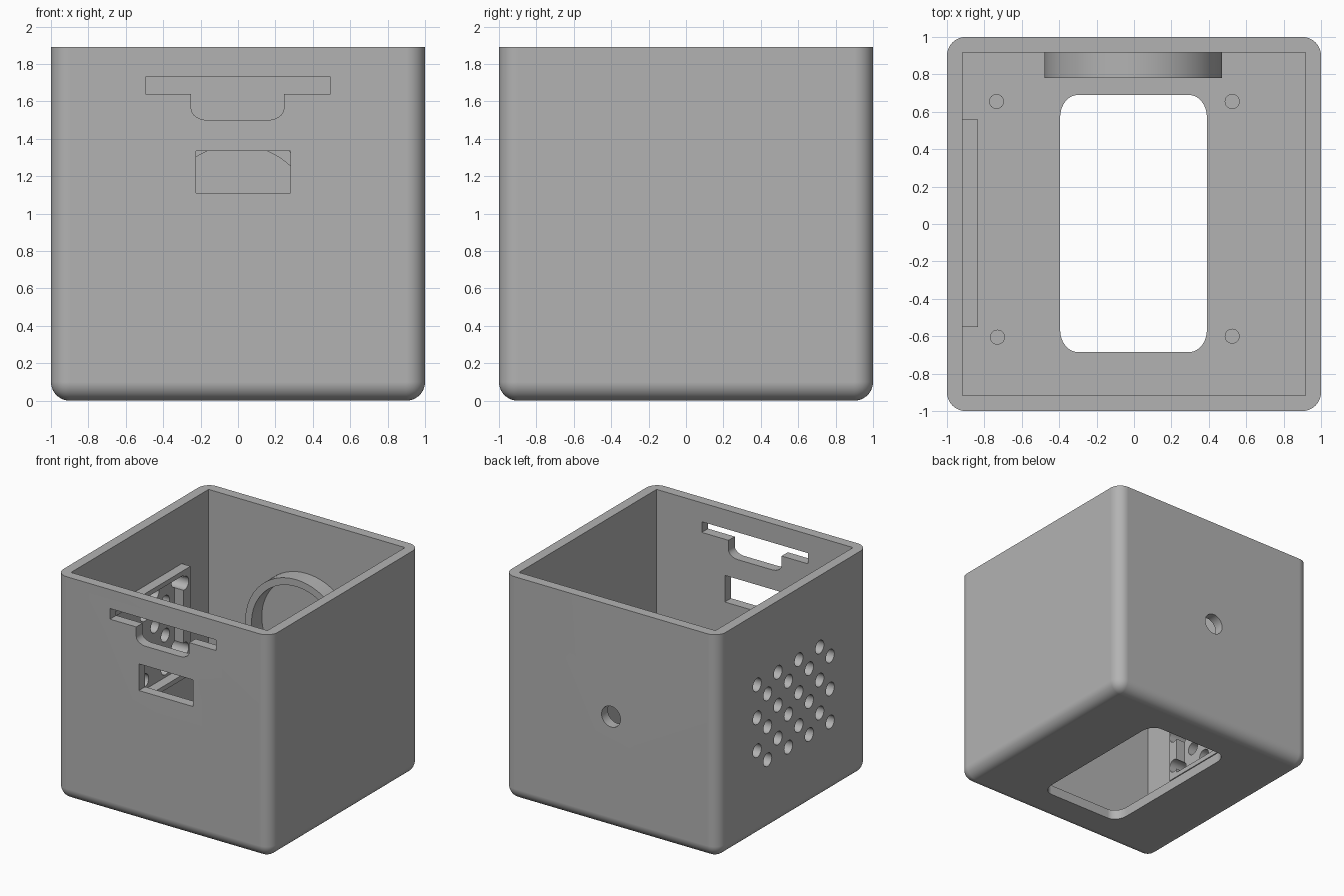
import bpy, bmesh, math
from mathutils import Vector

if "Cube" in bpy.data.objects:
    bpy.data.objects.remove(bpy.data.objects["Cube"], do_unlink=True)

grey = bpy.data.materials.new("plain_grey")
grey.use_nodes = True
grey.diffuse_color = (0.45, 0.45, 0.45, 1)
grey.node_tree.nodes["Principled BSDF"].inputs["Base Color"].default_value = (0.45, 0.45, 0.45, 1)

AXES = {"x": lambda a, b, d: (d, a, b),
        "y": lambda a, b, d: (a, d, b),
        "z": lambda a, b, d: (a, b, d)}


def add_prism(bm, outline, axis, start, end):
    """Extrude a flat outline along an axis between two depths."""
    put = AXES[axis]
    low = [bm.verts.new(put(a, b, start)) for a, b in outline]
    high = [bm.verts.new(put(a, b, end)) for a, b in outline]
    n = len(outline)
    faces = [bm.faces.new(low), bm.faces.new(high)]
    for i in range(n):
        j = (i + 1) % n
        faces.append(bm.faces.new((low[i], low[j], high[j], high[i])))
    bmesh.ops.recalc_face_normals(bm, faces=faces)


def arc(a, b, ra, rb, first, last, steps):
    angles = [math.radians(first + (last - first) * i / steps) for i in range(steps + 1)]
    return [(a + ra * math.cos(t), b + rb * math.sin(t)) for t in angles]


def circle(a, b, r, sides=32):
    return arc(a, b, r, r, 0, 360, sides)[:-1]


def rect(a0, a1, b0, b1):
    return [(a0, b0), (a1, b0), (a1, b1), (a0, b1)]


def rounded_rect(a0, a1, b0, b1, ra, rb):
    return (arc(a1 - ra, b1 - rb, ra, rb, 0, 90, 8) + arc(a0 + ra, b1 - rb, ra, rb, 90, 180, 8)
            + arc(a0 + ra, b0 + rb, ra, rb, 180, 270, 8) + arc(a1 - ra, b0 + rb, ra, rb, 270, 360, 8))


def make(name, bm):
    mesh = bpy.data.meshes.new(name)
    bm.to_mesh(mesh)
    bm.free()
    obj = bpy.data.objects.new(name, mesh)
    bpy.context.collection.objects.link(obj)
    mesh.materials.append(grey)
    return obj


def prisms(name, items):
    bm = bmesh.new()
    for item in items:
        add_prism(bm, *item)
    return make(name, bm)


def activate(obj):
    bpy.ops.object.select_all(action="DESELECT")
    obj.select_set(True)
    bpy.context.view_layer.objects.active = obj


def cut(obj, items):
    """Subtract a set of prisms, then discard the cutter."""
    cutter = prisms("cutter", items)
    cutter.hide_render = True
    activate(obj)
    mod = obj.modifiers.new("cut", "BOOLEAN")
    mod.operation, mod.solver, mod.object = "DIFFERENCE", "EXACT", cutter
    bpy.ops.object.modifier_apply(modifier=mod.name)
    bpy.data.objects.remove(cutter, do_unlink=True)


def smooth(obj):
    activate(obj)
    bpy.ops.object.shade_smooth_by_angle(angle=math.radians(30))
    mod = obj.modifiers.new("flat_faces", "WEIGHTED_NORMAL")
    mod.keep_sharp = True


HEIGHT, WALL, FLOOR = 1.89, 0.917, 0.083

# Case: block with rounded uprights and bottom rim, open at the top
bm = bmesh.new()
add_prism(bm, rect(-1, 1, -1, 1), "z", 0, HEIGHT)
edges = [e for e in bm.edges if min(v.co.z for v in e.verts) < 0.01]
bmesh.ops.bevel(bm, geom=edges, offset=0.1, segments=10, profile=0.5, affect="EDGES")
case = make("case", bm)
cut(case, [(rect(-WALL, WALL, -WALL, WALL), "z", FLOOR, 2.1)])

# Floor window and rear cable hole
cut(case, [(rounded_rect(-0.395, 0.39, -0.685, 0.69, 0.095, 0.12), "z", -0.1, 0.2),
           (circle(0, 0.95, 0.088), "y", 0.8, 1.1)])

# Front slots: wide slot with a rounded tab below, and a plain window
tab = (arc(-0.16, 1.56, 0.09, 0.06, 180, 270, 8) + arc(0.155, 1.56, 0.09, 0.06, 270, 360, 8))
slot = [(-0.25, 1.64)] + tab + [(0.245, 1.64), (0.495, 1.64), (0.495, 1.73),
                                (-0.495, 1.73), (-0.495, 1.64)]
cut(case, [(slot, "y", -1.1, -0.8),
           (rect(-0.225, 0.28, 1.11, 1.335), "y", -1.1, -0.8)])

# Inner frame around the vent
frame = prisms("vent_frame", [(rect(-0.55, 0.56, 0.485, 1.40), "x", -0.925, -0.835)])
cut(frame, [(rect(-0.46, 0.465, 0.525, 1.36), "x", -1, -0.8)])

# Staggered vent holes through the side wall and the frame
PITCH = 0.139
vents = []
for col in range(8):
    y = -0.007 + (3.5 - col) * PITCH
    for row in range(3):
        z = 1.287 - (col % 2) * 0.129 - row * 2 * PITCH
        vents.append((circle(y, z, 0.056, 24), "x", -1.1, -0.8))
cut(case, vents)
cut(frame, vents)

# Round holder on the rear wall
ring = prisms("rear_ring", [(circle(-0.004, 0.95, 0.475, 64), "y", 0.78, 0.92)])
cut(ring, [(circle(-0.004, 0.95, 0.416, 64), "y", 0.7, 1.0)])

# Mounting pegs on the floor
pegs = [(circle(x, y, 0.04, 24), "z", FLOOR - 0.01, 0.18)
        for x, y in ((-0.735, 0.655), (0.525, 0.655), (-0.73, -0.605), (0.525, -0.6))]
peg_set = prisms("floor_pegs", pegs)

for part in (case, frame, ring, peg_set):
    smooth(part)
